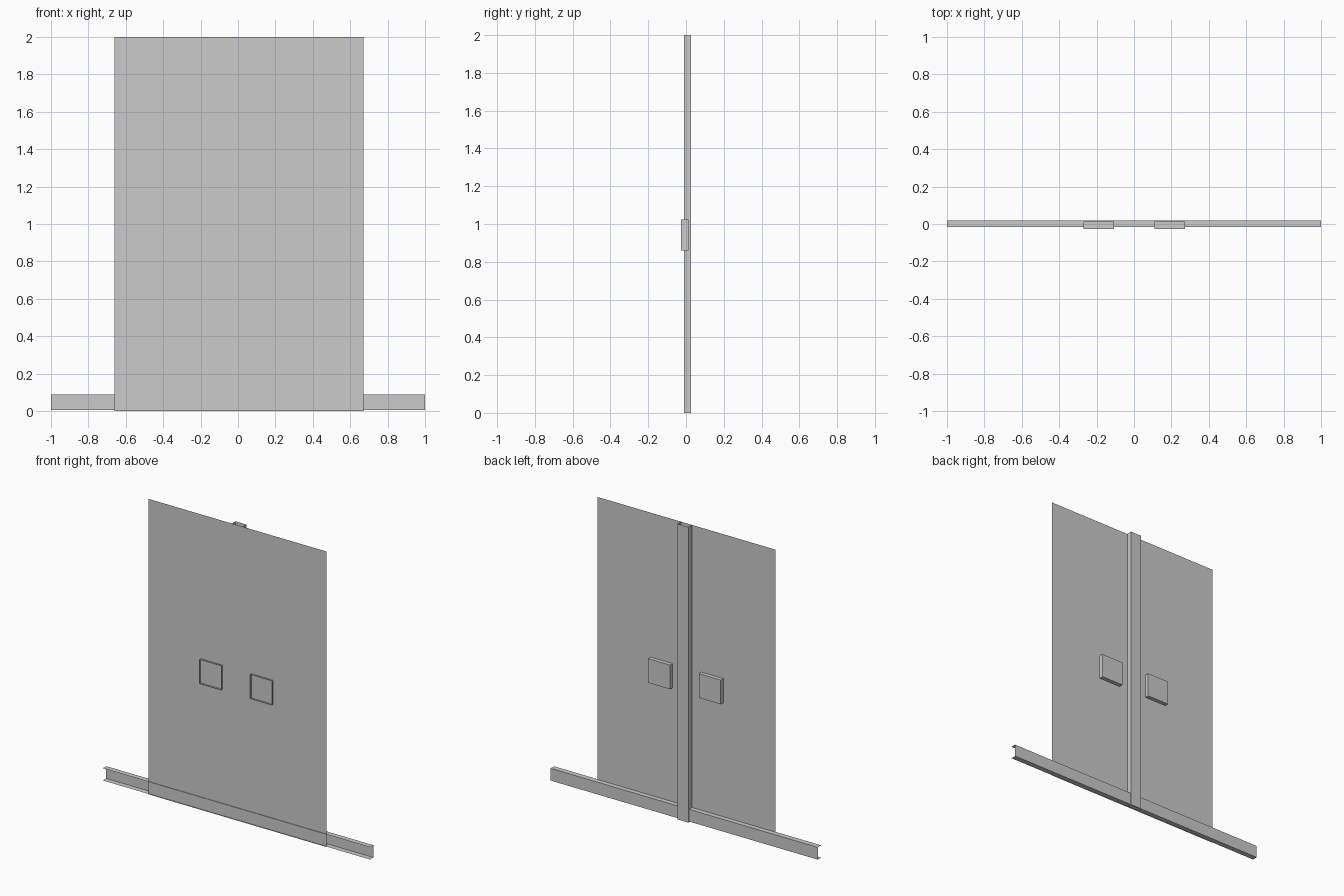
import bpy

if "Cube" in bpy.data.objects:
    bpy.data.objects.remove(bpy.data.objects["Cube"])


def sheet(name, verts, faces):
    """Thin sheet-metal or board surface made from a few points."""
    mesh = bpy.data.meshes.new(name)
    mesh.from_pydata(verts, [], faces)
    mesh.update()
    obj = bpy.data.objects.new(name, mesh)
    bpy.context.collection.objects.link(obj)
    return obj


def panel(name, x0, x1, y, z0, z1):
    return sheet(name, [(x0, y, z0), (x1, y, z0), (x1, y, z1), (x0, y, z1)],
                 [(0, 1, 2, 3)])


def channel(name, profile, place, start, end):
    """Sweep an open U profile in a straight line."""
    n = len(profile)
    verts = [place(a, b, t) for t in (start, end) for a, b in profile]
    faces = [(i, i + 1, n + i + 1, n + i) for i in range(n - 1)]
    return sheet(name, verts, faces)


def u_profile(low, high, front, back):
    """Web at the back, two flanges reaching forward."""
    return [(front, low), (back, low), (back, high), (front, high)]


# Wall board
panel("wall_board", -0.66, 0.67, -0.013, 0.0, 2.0)

# Floor track, flange tips just proud of the board
channel("floor_track", u_profile(0.005, 0.088, -0.017, 0.019),
        lambda y, z, x: (x, y, z), -1.0, 1.0)

# Upright stud behind the board
channel("upright_stud", u_profile(-0.037, 0.046, -0.011, 0.026),
        lambda y, x, z: (x, y, z), 0.0, 2.0)

# Wall boxes, open at the front, with a small plate on the back
FRONT, BACK, ZC, H = -0.026, 0.014, 0.941, 0.082
for side, cx in (("left", -0.188), ("right", 0.191)):
    ring = [(-H, -H), (H, -H), (H, H), (-H, H)]
    verts = [(cx + a, y, ZC + b) for y in (FRONT, BACK) for a, b in ring]
    walls = [(i, (i + 1) % 4, (i + 1) % 4 + 4, i + 4) for i in range(4)]
    sheet(side + "_wall_box", verts, walls + [(7, 6, 5, 4)])
    panel(side + "_box_plate", cx - 0.039, cx + 0.039, BACK + 0.003,
          ZC - 0.04, ZC + 0.04)
